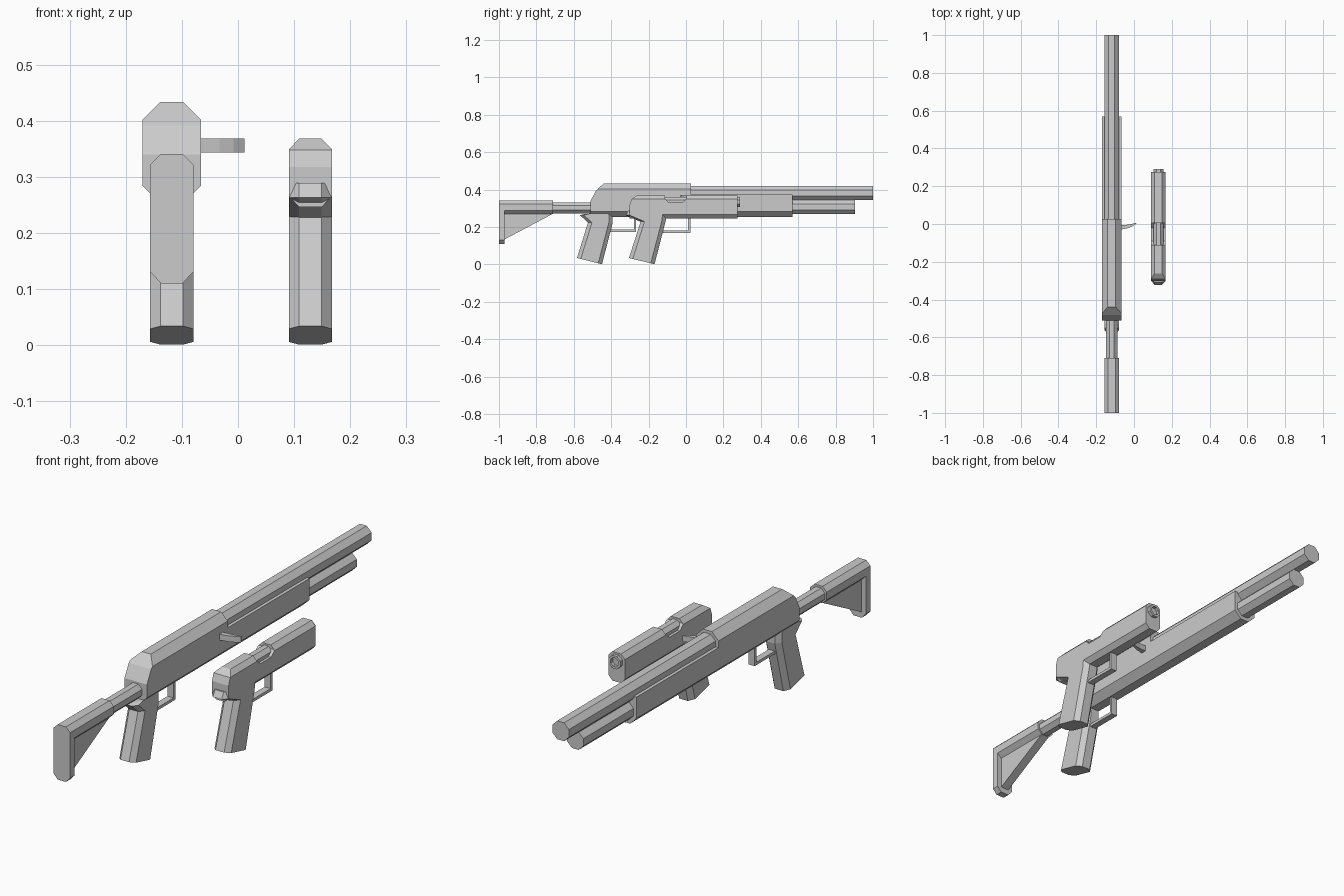
import bpy, bmesh
from mathutils import Vector

if "Cube" in bpy.data.objects:
    bpy.data.objects.remove(bpy.data.objects["Cube"])

LONG_X, PISTOL_X = -0.118, 0.129


def finish(bm, name, x):
    bmesh.ops.recalc_face_normals(bm, faces=bm.faces[:])
    me = bpy.data.meshes.new(name)
    bm.to_mesh(me)
    bm.free()
    ob = bpy.data.objects.new(name, me)
    ob.location.x = x
    bpy.context.collection.objects.link(ob)
    return ob


def octagon(hw, z0, z1, flat, top, bottom):
    """Chamfered section in x, z."""
    right = [(flat, z0), (hw, z0 + bottom), (hw, z1 - top), (flat, z1)]
    return right + [(-a, b) for a, b in reversed(right)]


def regular(r, zc):
    """Regular octagon, r is half the width across flats."""
    f = r * 0.4142
    return octagon(r, zc - r, zc + r, f, r - f, r - f)


def loft(rings):
    bm = bmesh.new()
    vs = [[bm.verts.new(p) for p in ring] for ring in rings]
    n = len(vs[0])
    for a, b in zip(vs, vs[1:]):
        for i in range(n):
            bm.faces.new((a[i], a[(i + 1) % n], b[(i + 1) % n], b[i]))
    bm.faces.new(vs[0])
    bm.faces.new(vs[-1])
    return bm


def prism(name, x, section, y0, y1, cuts=()):
    """Section run along y; each cut slices off the upper rear through two (y, z) points."""
    bm = loft([[(a, y, b) for a, b in section] for y in (y0, y1)])
    for (ya, za), (yb, zb) in cuts:
        bmesh.ops.bisect_plane(bm, geom=bm.verts[:] + bm.edges[:] + bm.faces[:],
                               plane_co=(0, ya, za), plane_no=(0, -(zb - za), yb - ya),
                               clear_outer=True)
        bmesh.ops.holes_fill(bm, edges=[e for e in bm.edges if e.is_boundary], sides=0)
    return finish(bm, name, x)


def slab(name, x, profile, hw):
    """Side profile in y, z given a thickness along x."""
    return finish(loft([[(s, y, z) for y, z in profile] for s in (-hw, hw)]), name, x)


def grip(name, x, stations, hw=0.0385, flat=0.02, ch=0.021):
    """Octagonal handle through (rear, front) station points."""
    rings = []
    for rear, front in stations:
        r, f = Vector((0, *rear)), Vector((0, *front))
        d = (f - r).normalized() * ch
        right = [(flat, r), (hw, r + d), (hw, f - d), (flat, f)]
        pts = right + [(-a, p) for a, p in reversed(right)]
        rings.append([(a, p.y, p.z) for a, p in pts])
    return finish(loft(rings), name, x)


def guard(name, x, y0, y1, z0, z1, t=0.012):
    """U-shaped trigger guard."""
    slab(name, x, [(y0, z0), (y1, z0), (y1, z1), (y1 - t, z1),
                   (y1 - t, z0 + t), (y0, z0 + t)], 0.014)


# Long gun: receiver, fore-end, barrel and magazine tube
prism("receiver", LONG_X, octagon(0.052, 0.254, 0.433, 0.021, 0.031, 0.03), -0.51, 0.027,
      [((-0.51, 0.34), (-0.477, 0.402)), ((-0.483, 0.392), (-0.44, 0.433))])
prism("fore_end", LONG_X, [(-0.052, 0.374), (-0.052, 0.284), (-0.021, 0.254),
                           (0.021, 0.254), (0.052, 0.284), (0.052, 0.374)], 0.027, 0.57)
prism("barrel", LONG_X, regular(0.0385, 0.382), 0.0, 1.0)
prism("magazine_tube", LONG_X, regular(0.0375, 0.307), 0.55, 0.903)

# Long gun: stock
prism("buffer_tube", LONG_X, regular(0.03, 0.302), -0.72, -0.5)
prism("stock_comb", LONG_X, octagon(0.0385, 0.27, 0.341, 0.019, 0.019, 0.019), -0.99, -0.71)
prism("butt_plate", LONG_X, octagon(0.0385, 0.11, 0.341, 0.019, 0.019, 0.021), -1.0, -0.97)
slab("stock_web", LONG_X, [(-0.975, 0.131), (-0.711, 0.271), (-0.711, 0.29), (-0.975, 0.29)], 0.019)

# Long gun: grip, guard and charging handle
grip("long_gun_grip", LONG_X, [((-0.583, 0.034), (-0.449, 0.001)), ((-0.524, 0.224), (-0.392, 0.222)),
                               ((-0.567, 0.263), (-0.392, 0.266)), ((-0.54, 0.27), (-0.40, 0.275))])
guard("long_gun_guard", LONG_X, -0.41, -0.267, 0.174, 0.262)
handle = [(0.045, -0.03), (0.085, -0.022), (0.11, -0.012), (0.13, 0.002), (0.13, 0.006),
          (0.105, 0.0), (0.08, -0.004), (0.045, -0.006)]
finish(loft([[(a, b, z) for a, b in handle] for z in (0.343, 0.368)]), "charging_handle", LONG_X)

# Pistol: slide and frame with the ejection notch cut out
body = prism("pistol_body", PISTOL_X, octagon(0.0385, 0.246, 0.368, 0.02, 0.019, 0.02), -0.302, 0.276,
             [((-0.302, 0.318), (-0.291, 0.349)), ((-0.296, 0.345), (-0.263, 0.368))])
cutter = slab("notch_cutter", PISTOL_X,
              [(-0.112, 0.38), (-0.112, 0.352), (-0.09, 0.33), (-0.02, 0.33), (0.004, 0.352), (0.004, 0.38)], 0.06)
cutter.hide_render = True
mod = body.modifiers.new("notch", "BOOLEAN")
mod.object, mod.operation, mod.solver = cutter, "DIFFERENCE", "EXACT"
bpy.context.view_layer.update()
notched = bpy.data.meshes.new_from_object(body.evaluated_get(bpy.context.evaluated_depsgraph_get()))
body.modifiers.clear()
body.data = notched
bpy.data.objects.remove(cutter)

# Pistol: inner barrel with a hollow muzzle
bm = loft([[(a, y, b) for a, b in regular(0.027, 0.333)] for y in (-0.13, 0.29)])
muzzle = max(bm.faces, key=lambda f: f.calc_center_median().y)
bm.normal_update()
bmesh.ops.recalc_face_normals(bm, faces=bm.faces[:])
bmesh.ops.inset_region(bm, faces=[muzzle], thickness=0.01)
bore = bmesh.ops.extrude_discrete_faces(bm, faces=[muzzle])["faces"][0]
bmesh.ops.translate(bm, verts=bore.verts[:], vec=(0, -0.06, 0))
finish(bm, "pistol_barrel", PISTOL_X)

# Pistol: grip with beavertail, and guard
grip("pistol_grip", PISTOL_X, [((-0.305, 0.034), (-0.168, 0.001)), ((-0.243, 0.228), (-0.108, 0.235)),
                               ((-0.322, 0.263), (-0.105, 0.262)), ((-0.308, 0.289), (-0.105, 0.285))])
guard("pistol_guard", PISTOL_X, -0.14, 0.024, 0.168, 0.255)
